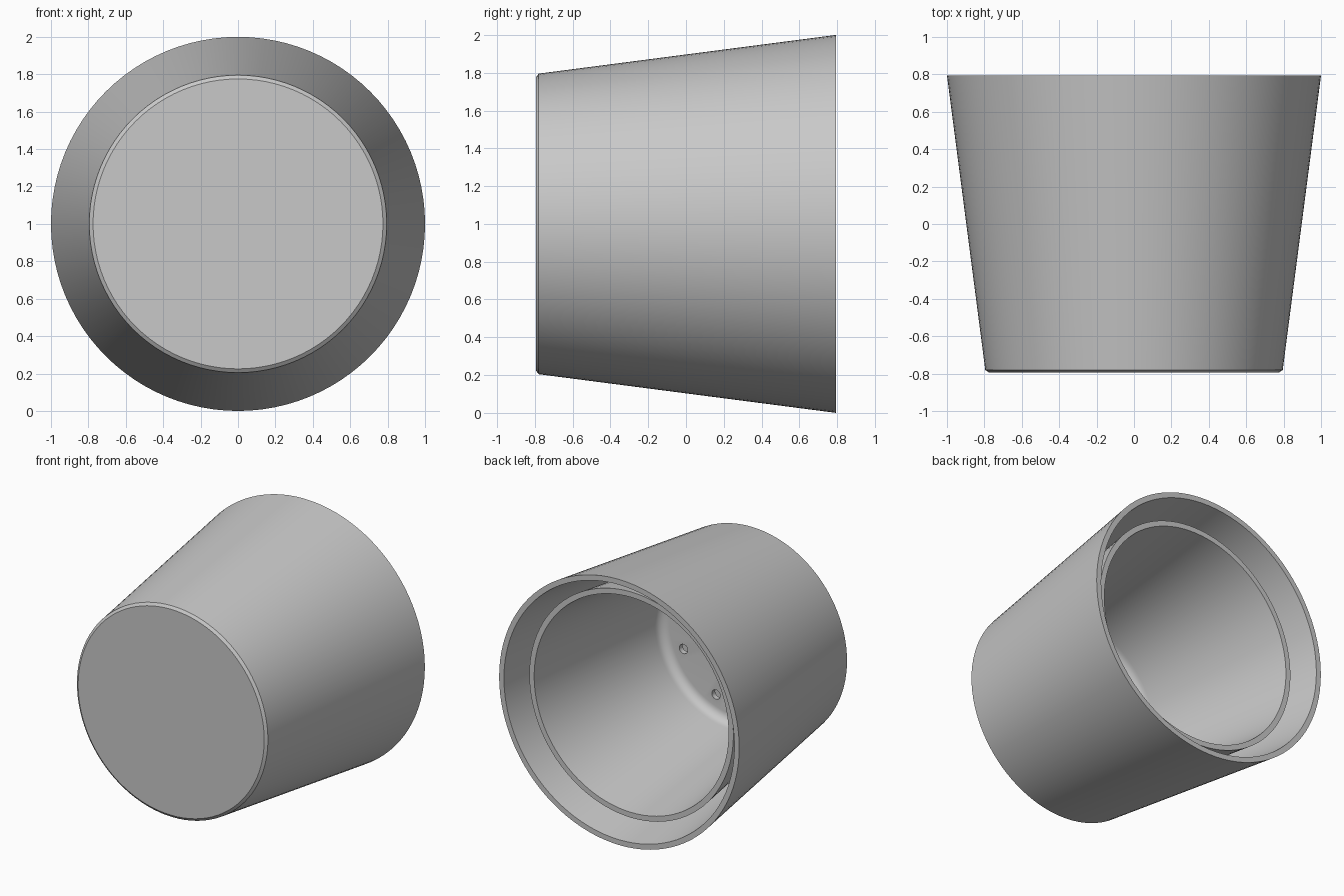
import bpy, bmesh, math
from mathutils import Matrix, Vector

cube = bpy.data.objects.get("Cube")
if cube:
    bpy.data.objects.remove(cube, do_unlink=True)

SIDES = 96
CENTRE_Z = 1.0
SLOPE = 0.13          # wall taper per unit of depth

grey = bpy.data.materials.new("plain grey")
grey.use_nodes = True
colour = (0.58, 0.58, 0.58, 1)
grey.diffuse_color = colour
grey.node_tree.nodes["Principled BSDF"].inputs["Base Color"].default_value = colour


def lathe(name, profile):
    """Turn (radius, y) points about the horizontal axis of the pot."""
    bm = bmesh.new()
    verts = [bm.verts.new((r, y, 0)) for r, y in profile]
    edges = [bm.edges.new(pair) for pair in zip(verts, verts[1:])]
    bmesh.ops.spin(bm, geom=verts + edges, cent=(0, 0, 0), axis=(0, 1, 0),
                   angle=math.tau, steps=SIDES, use_duplicate=False)
    bmesh.ops.remove_doubles(bm, verts=bm.verts, dist=0.0002)
    bmesh.ops.recalc_face_normals(bm, faces=bm.faces)
    bmesh.ops.translate(bm, verts=bm.verts, vec=(0, 0, CENTRE_Z))
    return make_object(name, bm)


def make_object(name, bm):
    mesh = bpy.data.meshes.new(name)
    bm.to_mesh(mesh)
    bm.free()
    mesh.materials.append(grey)
    obj = bpy.data.objects.new(name, mesh)
    bpy.context.collection.objects.link(obj)
    return obj


def activate(obj):
    bpy.ops.object.select_all(action='DESELECT')
    obj.select_set(True)
    bpy.context.view_layer.objects.active = obj


def wall(rim_radius, rim_y, y):
    return rim_radius - SLOPE * (rim_y - y)


# Outer pot: closed base with a small chamfer, open at the back
BACK, BASE = 0.795, -0.795
outer_pot = lathe("outer_pot", [
    (0, BASE), (0.775, BASE), (wall(1, BACK, -0.78), -0.78),
    (1, BACK), (0.96, BACK), (wall(0.96, BACK, -0.75), -0.75), (0, -0.75)])

# Inner pot: recessed liner with a rounded inside corner
RIM, FLOOR, FILLET = 0.65, -0.63, 0.07
corner_r = wall(0.81, RIM, FLOOR + FILLET) - FILLET
fillet = [(corner_r + FILLET * math.cos(a), FLOOR + FILLET - FILLET * math.sin(a))
          for a in (math.pi / 2 * i / 6 for i in range(7))]
inner_pot = lathe("inner_pot", [
    (0, -0.67), (wall(0.85, RIM, -0.67), -0.67), (0.85, RIM), (0.81, RIM),
    *fillet, (0, FLOOR)])

# Drain holes in the liner floor
bm = bmesh.new()
HOLES = 8
for i in range(HOLES):
    a = math.tau * (i + 0.5) / HOLES
    place = Matrix.Translation(Vector((0.5 * math.cos(a), FLOOR, CENTRE_Z + 0.5 * math.sin(a))))
    bmesh.ops.create_cone(bm, cap_ends=True, segments=24, radius1=0.035, radius2=0.035,
                          depth=0.2, matrix=place @ Matrix.Rotation(math.pi / 2, 4, 'X'))
cutter = make_object("drain_hole_cutter", bm)
cutter.hide_render = True
mod = inner_pot.modifiers.new("drain holes", 'BOOLEAN')
mod.object = cutter
mod.solver = 'EXACT'
activate(inner_pot)
bpy.ops.object.modifier_apply(modifier=mod.name)
bpy.data.objects.remove(cutter, do_unlink=True)

# Smooth walls, crisp rims
for pot in (outer_pot, inner_pot):
    activate(pot)
    bpy.ops.object.shade_smooth_by_angle(angle=math.radians(30))
